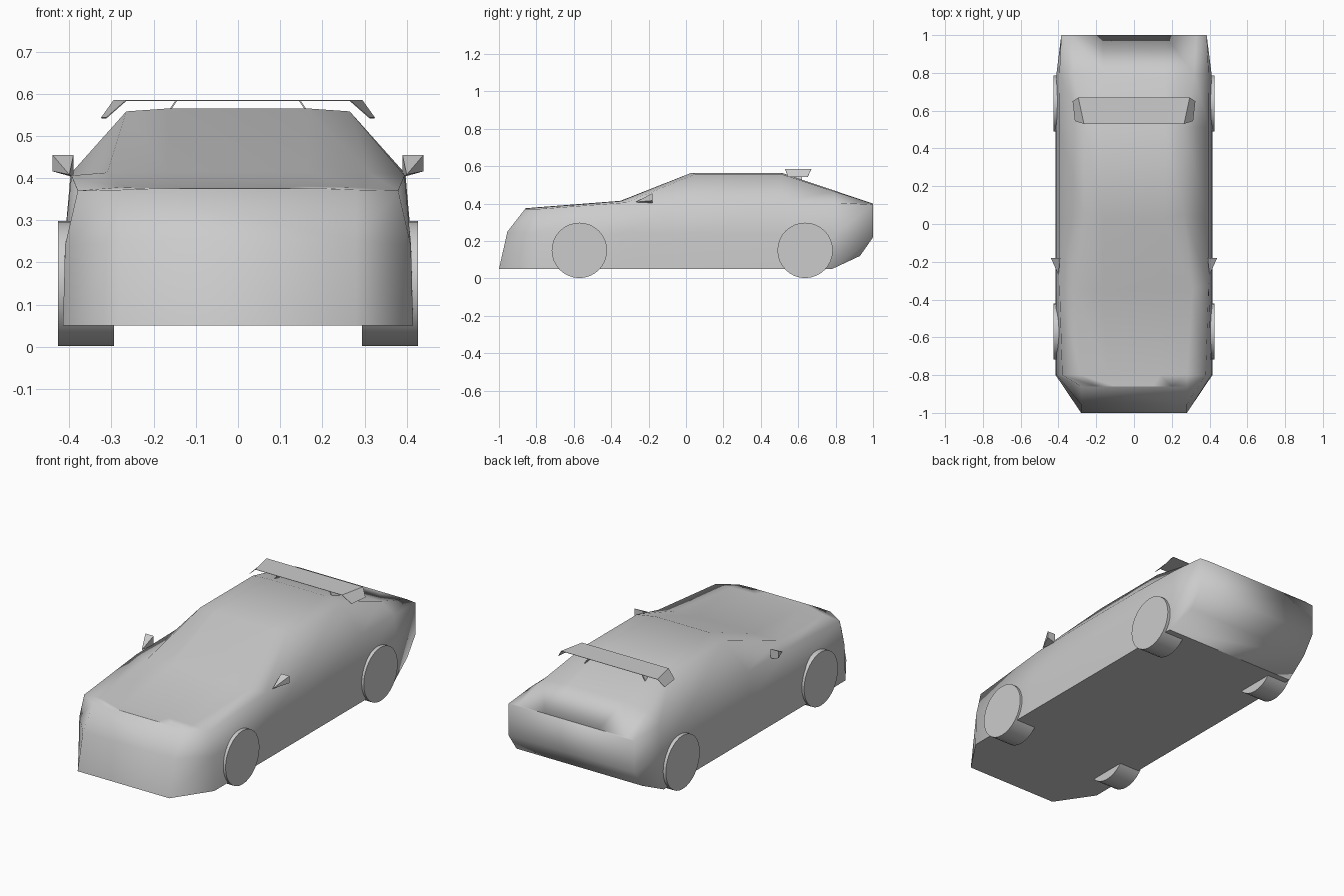
import bpy
import bmesh

cube = bpy.data.objects.get("Cube")
if cube:
    bpy.data.objects.remove(cube, do_unlink=True)

grey = bpy.data.materials.new("plain grey")
grey.use_nodes = True
COLOR = (0.6, 0.6, 0.6, 1)
grey.diffuse_color = COLOR
grey.node_tree.nodes["Principled BSDF"].inputs["Base Color"].default_value = COLOR


def make(name, verts, faces, smooth=False, closed=True):
    bm = bmesh.new()
    vs = [bm.verts.new(v) for v in verts]
    for f in faces:
        bm.faces.new([vs[i] for i in f])
    bmesh.ops.remove_doubles(bm, verts=bm.verts, dist=0.0005)
    if closed:
        bmesh.ops.recalc_face_normals(bm, faces=bm.faces)
    for f in bm.faces:
        f.smooth = smooth
    mesh = bpy.data.meshes.new(name)
    bm.to_mesh(mesh)
    bm.free()
    mesh.materials.append(grey)
    obj = bpy.data.objects.new(name, mesh)
    bpy.context.collection.objects.link(obj)
    return obj


# Half sections from nose to tail: sill, waist, belt, shoulder, top
sections = [
    [(.28, -1, .05), (.28, -.955, .25), (.28, -.86, .372), (.2, -.86, .375), (.1, -.86, .375)],
    [(.415, -.8, .05), (.41, -.8, .24), (.38, -.8, .37), (.28, -.8, .378), (.14, -.8, .38)],
    [(.415, -.35, .05), (.412, -.35, .24), (.395, -.32, .406), (.31, -.35, .413), (.165, -.35, .415)],
    [(.415, .03, .05), (.412, .03, .24), (.397, .03, .41), (.265, .05, .558), (.165, .03, .565)],
    [(.415, .51, .05), (.412, .51, .24), (.397, .51, .41), (.265, .51, .558), (.165, .51, .565)],
    [(.41, .78, .05), (.41, .8, .24), (.395, .8, .405), (.32, .79, .466), (.165, .78, .474)],
    [(.385, .93, .12), (.385, 1, .22), (.385, 1, .395), (.33, 1, .4), (.165, 1, .4)],
]

# Body shell: full rings lofted along the length, closed at nose and tail
rings = [s + [(-x, y, z) for x, y, z in reversed(s)] for s in sections]
n = len(rings[0])
verts = [p for r in rings for p in r]
faces = []
for i in range(len(rings) - 1):
    for j in range(n - 1):
        a = i * n + j
        faces.append((a, a + 1, a + n + 1, a + n))
for base in (0, (len(rings) - 1) * n):
    for k in range(n // 2 - 1):
        faces.append((base + k, base + k + 1, base + n - 2 - k, base + n - 1 - k))
# Rising tail underside
a = (len(rings) - 2) * n
faces.append((a, a + n, a + 2 * n - 1, a + n - 1))
make("body_shell", verts, faces, smooth=True)

# Flat floor
sills = [s[0] for s in sections[:-1]]
floor = sills + [(-x, y, z) for x, y, z in reversed(sills)]
make("floor", floor, [range(len(floor))], closed=False)

# Wheels
for side, sx in (("left", 1), ("right", -1)):
    for end, y in (("front", -.57), ("rear", .637)):
        bpy.ops.mesh.primitive_cylinder_add(
            vertices=32, radius=.148, depth=.133,
            location=(sx * .36, y, .15), rotation=(0, 1.5708, 0))
        wheel = bpy.context.object
        wheel.name = f"{end}_{side}_wheel"
        wheel.data.materials.append(grey)
        bpy.ops.object.shade_smooth_by_angle(angle=.6)

# Door mirrors: pyramids pointing forward
for side, sx in (("left", 1), ("right", -1)):
    pts = [(.39, -.18, .455), (.44, -.18, .455), (.44, -.18, .416), (.39, -.18, .402), (.4, -.27, .408)]
    make(f"{side}_mirror", [(sx * x, y, z) for x, y, z in pts],
         [(0, 1, 2, 3)] + [(k, (k + 1) % 4, 4) for k in range(4)])

# Rear spoiler: thin blade with drooping tips
half = [(.265, .53, .585), (.295, .67, .585), (.313, .545, .543), (.325, .65, .543)]
blade = half + [(-x, y, z) for x, y, z in half]
spoiler = make("spoiler_blade", blade, [(0, 1, 5, 4), (0, 2, 3, 1), (4, 5, 7, 6)])
solid = spoiler.modifiers.new("thickness", "SOLIDIFY")
solid.thickness = .002

# Spoiler struts
for side, sx in (("left", 1), ("right", -1)):
    top = [(.143, .57, .585), (.148, .57, .585), (.148, .62, .585), (.143, .62, .585)]
    low = [(x + .04, y, z - .06) for x, y, z in top]
    make(f"{side}_spoiler_strut", [(sx * x, y, z) for x, y, z in top + low],
         [(0, 1, 2, 3), (4, 5, 6, 7)] + [(k, (k + 1) % 4, (k + 1) % 4 + 4, k + 4) for k in range(4)])
